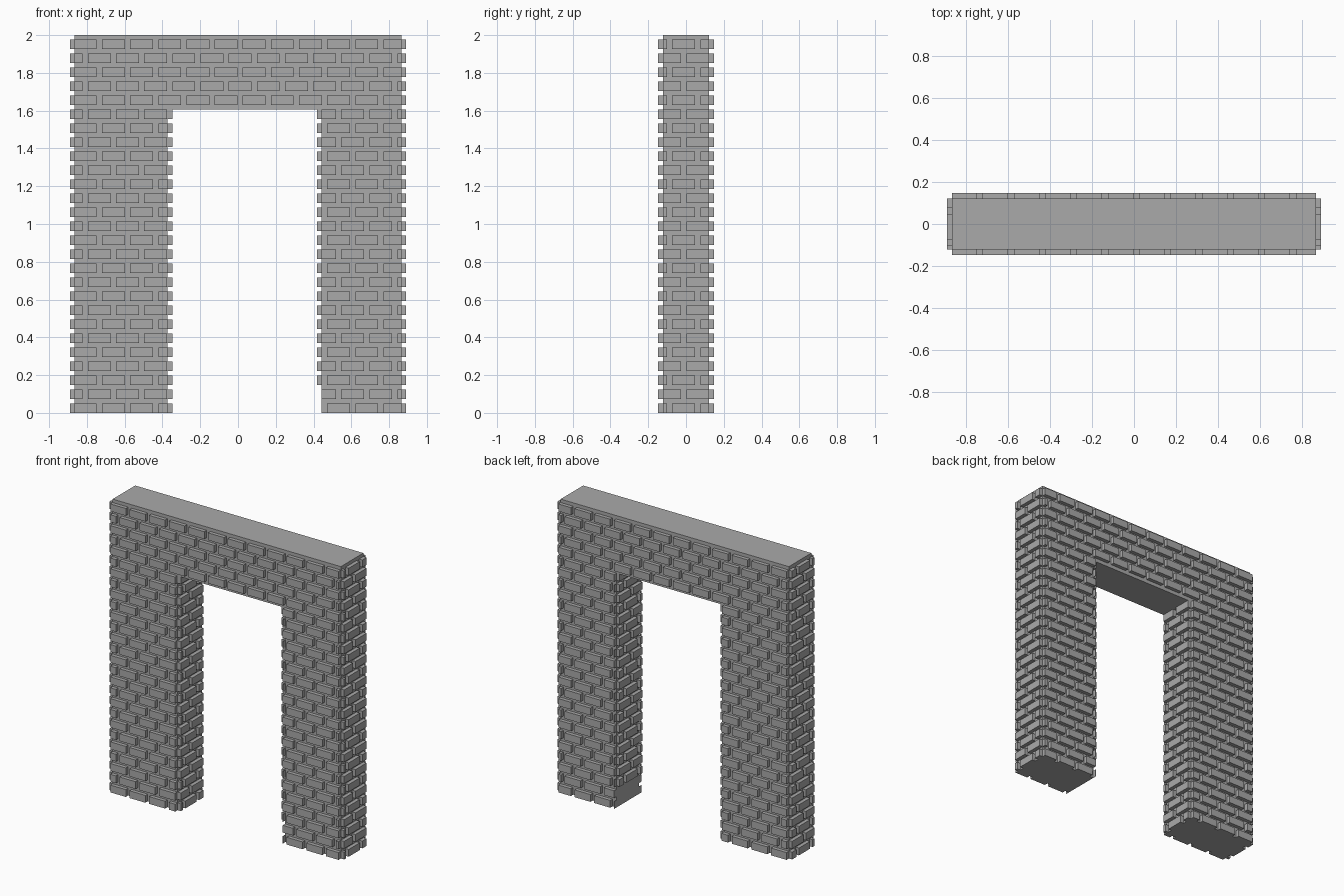
import bpy, bmesh
from mathutils import Matrix, Vector

default = bpy.data.objects.get("Cube")
if default:
    bpy.data.objects.remove(default, do_unlink=True)

# One plain stone colour
stone = bpy.data.materials.new("grey stone")
stone.use_nodes = True
COLOUR = (0.4, 0.4, 0.4, 1)
stone.diffuse_color = COLOUR
stone.node_tree.nodes["Principled BSDF"].inputs["Base Color"].default_value = COLOUR

# Main sizes
HALF_X, HALF_Y, TOP = 0.865, 0.122, 2.0
OPEN_L, OPEN_R, OPEN_TOP = -0.373, 0.442, 1.605
DEPTH, EMBED = 0.025, 0.005
ROWS, PIER_ROWS, ROW_PITCH, BRICK_H = 27, 22, 0.0741, 0.05
PITCH, GAP = 0.149, 0.028
GAP_X, GAP_Y = 0.011, 0.062      # centre of one joint in even rows


def finish(name, bm):
    bmesh.ops.recalc_face_normals(bm, faces=bm.faces)
    mesh = bpy.data.meshes.new(name)
    bm.to_mesh(mesh)
    bm.free()
    mesh.materials.append(stone)
    obj = bpy.data.objects.new(name, mesh)
    bpy.context.collection.objects.link(obj)
    return obj


def add_box(bm, lo, hi):
    lo, hi = Vector(lo), Vector(hi)
    bmesh.ops.create_cube(bm, size=1, matrix=Matrix.Translation((lo + hi) / 2)
                          @ Matrix.Diagonal((*(hi - lo), 1)))


def course(start, end, joint, row):
    """Brick spans of one row, clipped to the wall's ends."""
    edge = joint - 20 * PITCH + (row % 2) * PITCH / 2
    while edge < end:
        a, b = max(edge + GAP / 2, start), min(edge + PITCH - GAP / 2, end)
        if b - a > 0.002:
            yield a, b
        edge += PITCH


def brick_face(name, axis, plane, sign, runs):
    """Bricks on one wall plane; runs hold (start, end, first row, last row)."""
    bm = bmesh.new()
    inner, outer = sorted((plane - sign * EMBED, plane + sign * DEPTH))
    joint = GAP_X if axis == "x" else GAP_Y
    for start, end, first, last in runs:
        for row in range(first, last):
            z = row * ROW_PITCH
            for a, b in course(start, end, joint, row):
                if axis == "x":
                    add_box(bm, (a, inner, z), (b, outer, z + BRICK_H))
                else:
                    add_box(bm, (inner, a, z), (outer, b, z + BRICK_H))
    return finish(name, bm)


# Solid gateway core, extruded from its outline
bm = bmesh.new()
outline = [(-HALF_X, 0), (OPEN_L, 0), (OPEN_L, OPEN_TOP), (OPEN_R, OPEN_TOP),
           (OPEN_R, 0), (HALF_X, 0), (HALF_X, TOP), (-HALF_X, TOP)]
face = bm.faces.new([bm.verts.new((x, -HALF_Y, z)) for x, z in outline])
grown = bmesh.ops.extrude_face_region(bm, geom=[face])
bmesh.ops.translate(bm, vec=(0, 2 * HALF_Y, 0),
                    verts=[v for v in grown["geom"] if isinstance(v, bmesh.types.BMVert)])
finish("gateway_core", bm)

# Front and back bricks: two piers and the lintel
long_runs = [(-HALF_X, OPEN_L, 0, PIER_ROWS),
             (OPEN_R, HALF_X, 0, PIER_ROWS),
             (-HALF_X, HALF_X, PIER_ROWS, ROWS)]
brick_face("front_bricks", "x", -HALF_Y, -1, long_runs)
brick_face("back_bricks", "x", HALF_Y, 1, long_runs)

# Outer ends, full height
for name, sign in (("right_end_bricks", -1), ("left_end_bricks", 1)):
    brick_face(name, "y", sign * HALF_X, sign, [(-HALF_Y, HALF_Y, 0, ROWS)])

# Inner faces of the opening; one pier has a bare foot
brick_face("right_jamb_bricks", "y", OPEN_L, 1, [(-HALF_Y, HALF_Y, 0, PIER_ROWS)])
brick_face("left_jamb_bricks", "y", OPEN_R, -1, [(-HALF_Y, HALF_Y, 2, PIER_ROWS)])
